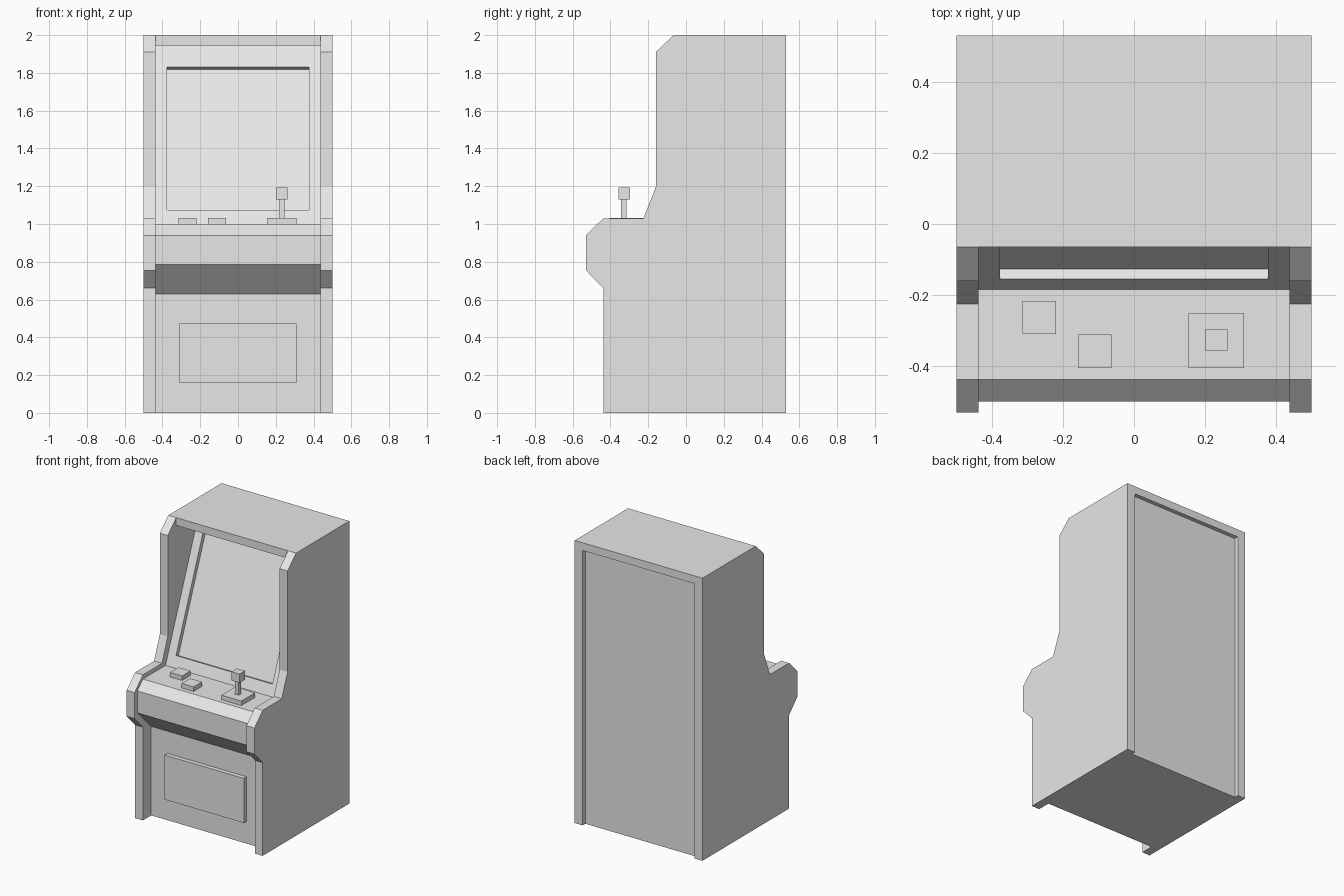
import bpy, bmesh
from mathutils import Vector

if "Cube" in bpy.data.objects:
    bpy.data.objects.remove(bpy.data.objects["Cube"])

grey = bpy.data.materials.new("cabinet grey")
grey.diffuse_color = (0.8, 0.8, 0.8, 1)
grey.use_nodes = True
grey.node_tree.nodes["Principled BSDF"].inputs["Base Color"].default_value = grey.diffuse_color


def extrude_profile(name, points, half_width):
    """Solid made from a (y, z) outline, running from -half_width to half_width in x."""
    bm = bmesh.new()
    face = bm.faces.new([bm.verts.new((-half_width, y, z)) for y, z in points])
    out = bmesh.ops.extrude_face_region(bm, geom=[face])
    moved = [v for v in out["geom"] if isinstance(v, bmesh.types.BMVert)]
    bmesh.ops.translate(bm, verts=moved, vec=(2 * half_width, 0, 0))
    bmesh.ops.recalc_face_normals(bm, faces=bm.faces)
    mesh = bpy.data.meshes.new(name)
    bm.to_mesh(mesh)
    bm.free()
    mesh.materials.append(grey)
    obj = bpy.data.objects.new(name, mesh)
    bpy.context.collection.objects.link(obj)
    return obj


def box(name, x, y, z):
    """Box from (min, max) ranges."""
    obj = extrude_profile(name, [(y[0], z[0]), (y[1], z[0]), (y[1], z[1]), (y[0], z[1])],
                          (x[1] - x[0]) / 2)
    obj.location.x = (x[0] + x[1]) / 2
    return obj


def cut(target, cutter):
    cutter.hide_render = True
    mod = target.modifiers.new("cut", 'BOOLEAN')
    mod.operation = 'DIFFERENCE'
    mod.solver = 'EXACT'
    mod.object = cutter
    bpy.context.view_layer.objects.active = target
    bpy.ops.object.modifier_apply(modifier=mod.name)
    bpy.data.objects.remove(cutter)


# Cabinet with the outline of the side panels
cabinet = extrude_profile("cabinet", [
    (0.53, 0), (0.53, 2), (-0.065, 2), (-0.16, 1.91), (-0.16, 1.195), (-0.225, 1.03),
    (-0.438, 1.03), (-0.53, 0.94), (-0.53, 0.755), (-0.438, 0.66), (-0.438, 0)], 0.5)

# Space between the side panels: marquee, sloped screen wall, control deck, lower front
cut(cabinet, extrude_profile("front_cutter", [
    (-0.7, 2.1), (-0.065, 2.1), (-0.065, 1.945), (0.193, 1.945), (-0.185, 1.0),
    (-0.438, 1.0), (-0.5, 0.94), (-0.5, 0.785), (-0.345, 0.63), (-0.345, -0.1),
    (-0.7, -0.1)], 0.438))

# Sunken screen, square to the sloped wall
low, high = Vector((-0.155, 1.075)), Vector((0.147, 1.83))
depth = Vector((0.028, -0.011))
cut(cabinet, extrude_profile("screen_cutter", [
    low - depth, low + depth, high + depth, high - depth], 0.377))

# Recessed back panel, open at the bottom
cut(cabinet, box("back_cutter", (-0.438, 0.438), (0.50, 0.7), (-0.1, 1.945)))

# Raised door on the lower front
box("front_door", (-0.311, 0.309), (-0.376, -0.345), (0.158, 0.473))

# Buttons and joystick on the control deck
box("button_left", (-0.314, -0.22), (-0.31, -0.216), (1.0, 1.032))
box("button_right", (-0.158, -0.064), (-0.405, -0.311), (1.0, 1.032))
box("joystick_base", (0.154, 0.31), (-0.405, -0.25), (1.0, 1.032))
box("joystick_stem", (0.217, 0.245), (-0.343, -0.315), (1.032, 1.13))
box("joystick_knob", (0.201, 0.263), (-0.358, -0.296), (1.13, 1.192))
